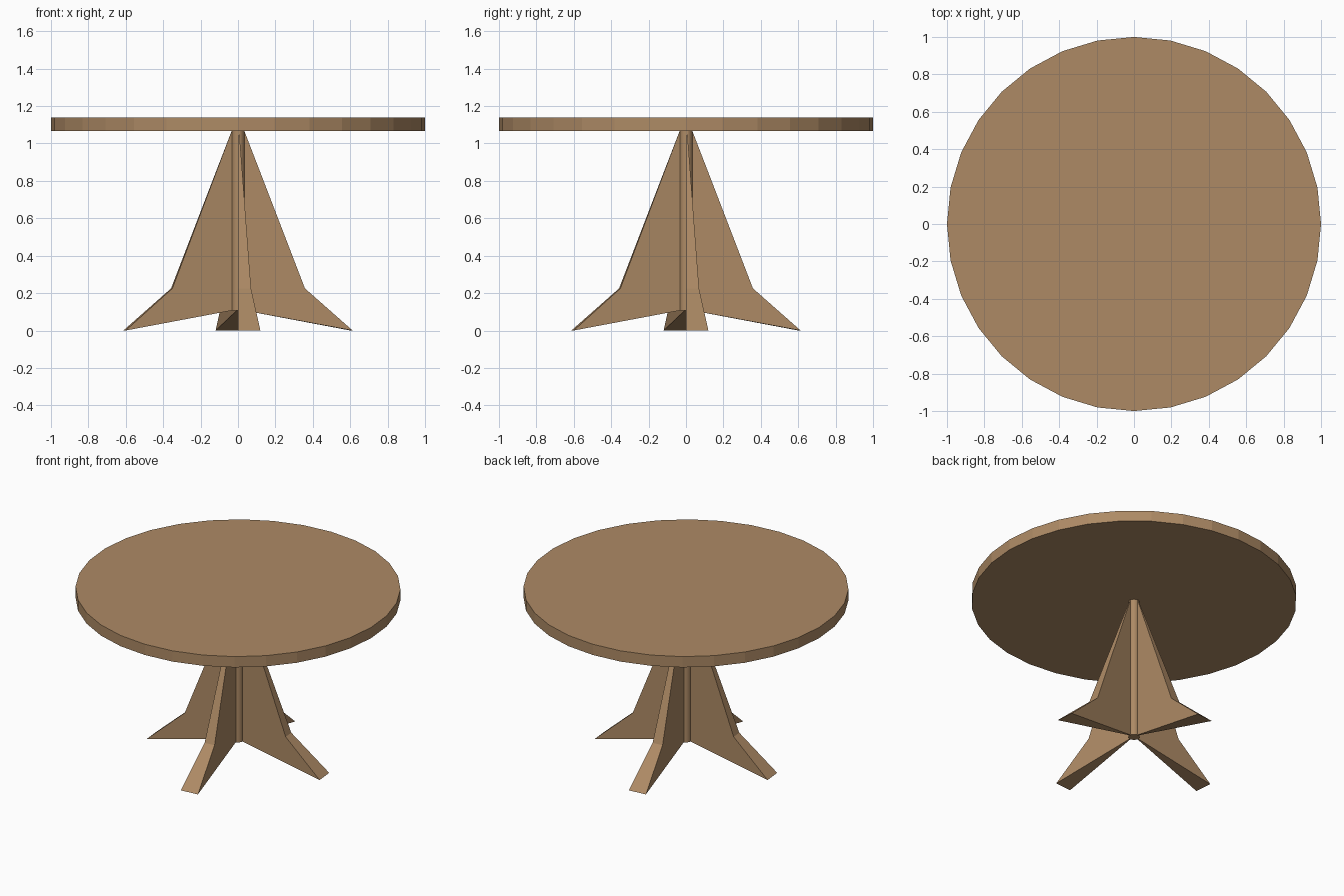
import bpy, bmesh
from math import sin, cos, radians

SIDES = 32
STEP = 360 / SIDES
HUB_R, HUB_Z = 0.034, 0.107
TOP_Z, HEIGHT = 1.067, 1.14

cube = bpy.data.objects.get("Cube")
if cube:
    bpy.data.objects.remove(cube, do_unlink=True)

wood = bpy.data.materials.new("warm_wood")
wood.use_nodes = True
colour = (0.42, 0.255, 0.13, 1)
wood.diffuse_color = colour
wood.node_tree.nodes["Principled BSDF"].inputs["Base Color"].default_value = colour


def cylinder(name, radius, z0, z1):
    bpy.ops.mesh.primitive_cylinder_add(
        vertices=SIDES, radius=radius, depth=z1 - z0, location=(0, 0, (z0 + z1) / 2))
    obj = bpy.context.object
    obj.name = name
    obj.data.materials.append(wood)
    return obj


def leg(name, angle):
    """Radial wedge: one facet of the hub flared out along a side profile."""
    profile = [(HUB_R, TOP_Z), (0.358, 0.225), (0.613, 0), (HUB_R, HUB_Z)]
    bm = bmesh.new()
    rings = []
    for a in (radians(angle), radians(angle + STEP)):
        rings.append([bm.verts.new((r * cos(a), r * sin(a), z)) for r, z in profile])
    near, far = rings
    bm.faces.new(near)
    bm.faces.new(far)
    count = len(profile)
    for i in range(count):
        j = (i + 1) % count
        bm.faces.new((near[i], near[j], far[j], far[i]))
    bmesh.ops.recalc_face_normals(bm, faces=bm.faces)
    mesh = bpy.data.meshes.new(name)
    bm.to_mesh(mesh)
    bm.free()
    mesh.materials.append(wood)
    obj = bpy.data.objects.new(name, mesh)
    bpy.context.collection.objects.link(obj)


# Round tabletop and slim central post
cylinder("tabletop", 1, TOP_Z, HEIGHT)
cylinder("centre_post", HUB_R, HUB_Z, TOP_Z)

# Four flared legs arranged around the post
for i, side in enumerate(("left", "back", "right", "front")):
    leg(side + "_leg", i * 90)
